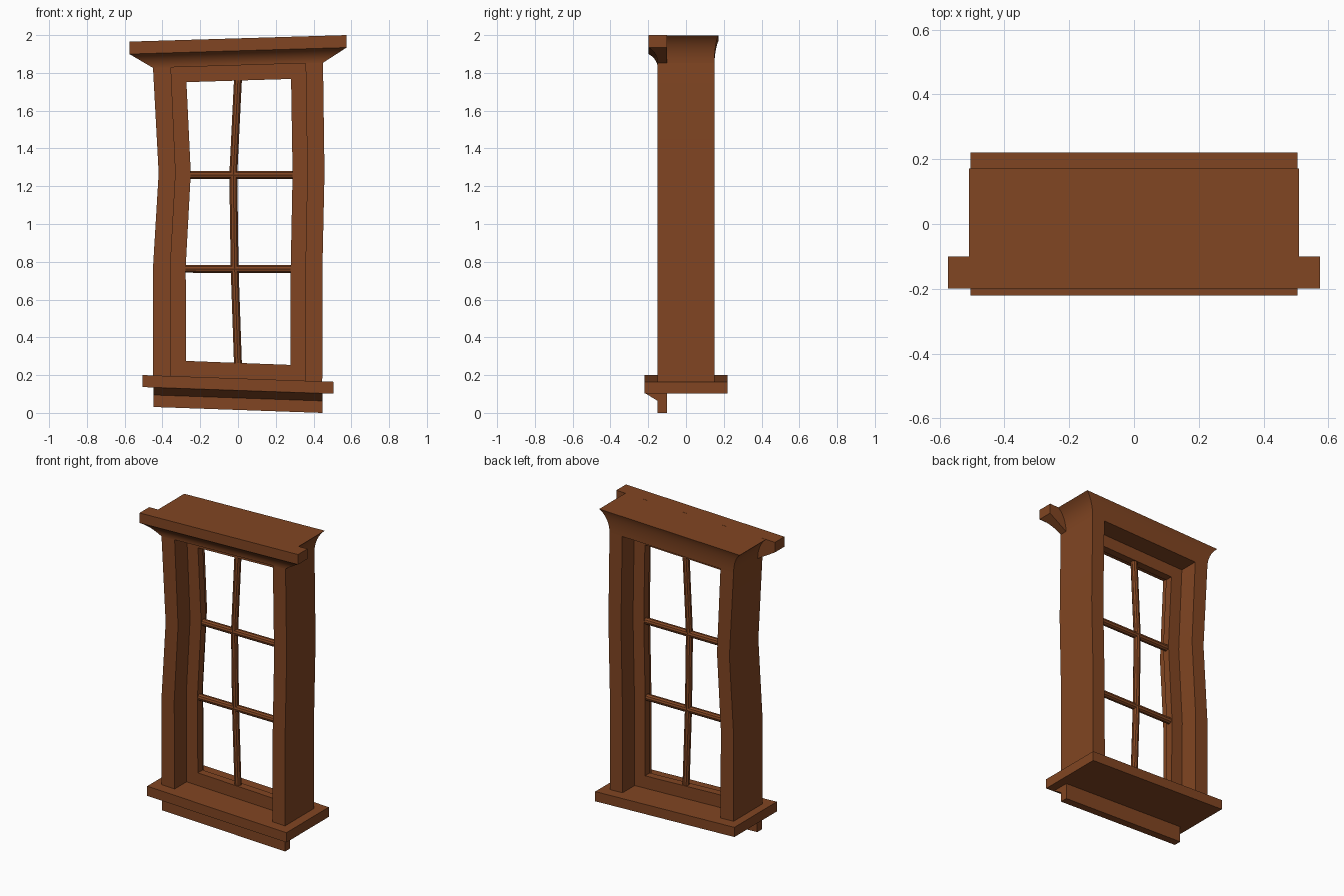
import bpy, bmesh, math

if "Cube" in bpy.data.objects:
    bpy.data.objects.remove(bpy.data.objects["Cube"])

wood = bpy.data.materials.new("brown wood")
wood.diffuse_color = (0.22, 0.06, 0.016, 1)
wood.use_nodes = True
wood.node_tree.nodes["Principled BSDF"].inputs["Base Color"].default_value = wood.diffuse_color


def finish(name, bm):
    bmesh.ops.recalc_face_normals(bm, faces=bm.faces)
    me = bpy.data.meshes.new(name)
    bm.to_mesh(me)
    bm.free()
    ob = bpy.data.objects.new(name, me)
    bpy.context.collection.objects.link(ob)
    me.materials.append(wood)
    bpy.ops.object.select_all(action='DESELECT')
    ob.select_set(True)
    bpy.context.view_layer.objects.active = ob
    bpy.ops.object.shade_smooth_by_angle(angle=math.radians(25))
    return ob


def loft(name, levels, slope):
    """Stack of rectangles (z, half width, front y, back y), tilted by slope along x."""
    bm = bmesh.new()
    rings = []
    for z, hx, yf, yb in levels:
        rings.append([bm.verts.new((x, y, z + slope * x))
                      for x, y in ((-hx, yf), (hx, yf), (hx, yb), (-hx, yb))])
    for a, b in zip(rings, rings[1:]):
        for i in range(4):
            j = (i + 1) % 4
            bm.faces.new((a[i], a[j], b[j], b[i]))
    bm.faces.new(rings[0])
    bm.faces.new(rings[-1])
    return finish(name, bm)


def ring(name, outer, inner, y0, y1):
    """Flat frame between two matching x-z outlines, given a thickness in y."""
    bm = bmesh.new()
    of, inf, ob, inb = [[bm.verts.new((x, y, z)) for x, z in pts]
                        for y in (y0, y1) for pts in (outer, inner)]
    n = len(outer)
    for a, b in ((of, inf), (ob, inb), (of, ob), (inf, inb)):
        for i in range(n):
            j = (i + 1) % n
            bm.faces.new((a[i], a[j], b[j], b[i]))
    return finish(name, bm)


def post(name, left, right, y0, y1):
    """Bent upright made of stacked quads between two x-z edge lines."""
    bm = bmesh.new()
    rows = [[bm.verts.new(c) for c in ((a[0], y0, a[1]), (b[0], y0, b[1]),
                                       (b[0], y1, b[1]), (a[0], y1, a[1]))]
            for a, b in zip(left, right)]
    for a, b in zip(rows, rows[1:]):
        for i in range(4):
            j = (i + 1) % 4
            bm.faces.new((a[i], a[j], b[j], b[i]))
    bm.faces.new(rows[0])
    bm.faces.new(rows[-1])
    return finish(name, bm)


def bar(name, pts, r=0.022):
    """Round glazing bar along an x-z path."""
    cu = bpy.data.curves.new(name, 'CURVE')
    cu.dimensions = '3D'
    cu.bevel_depth = r
    cu.bevel_resolution = 3
    cu.use_fill_caps = True
    sp = cu.splines.new('POLY')
    sp.points.add(len(pts) - 1)
    for p, (x, z) in zip(sp.points, pts):
        p.co = (x, 0, z, 1)
    tmp = bpy.data.objects.new(name + "_path", cu)
    me = bpy.data.meshes.new_from_object(tmp)
    bpy.data.objects.remove(tmp)
    bm = bmesh.new()
    bm.from_mesh(me)
    bpy.data.meshes.remove(me)
    bmesh.ops.remove_doubles(bm, verts=bm.verts, dist=1e-5)
    return finish(name, bm)


TOP, BOT = 0.03, -0.035          # tilt of the head and of the sill


def edge(xb, x1, x2, xt):
    """Crooked upright line from the sill to the head."""
    return [(xb, 0.18 + BOT * xb), (x1, 0.77), (x2, 1.27), (xt, 1.84 + TOP * xt)]


# sill and the apron below it
loft("sill", [(0.119, 0.505, -0.22, 0.22), (0.1825, 0.505, -0.22, 0.22)], BOT)
loft("apron", [(0.0156, 0.447, -0.15, -0.10), (0.079, 0.447, -0.15, -0.10),
               (0.119, 0.447, -0.215, -0.10)], BOT)

# crooked side jambs
left_in = edge(-0.355, -0.358, -0.33, -0.355)
right_in = edge(0.355, 0.357, 0.367, 0.358)
post("left_jamb", edge(-0.45, -0.45, -0.42, -0.45), left_in, -0.15, 0.15)
post("right_jamb", right_in, edge(0.446, 0.447, 0.458, 0.45), -0.15, 0.15)

# sash frame in the middle of the wall depth
pane_l = [(-0.274, 0.275), (-0.277, 0.77), (-0.25, 1.27), (-0.273, 1.751)]
pane_r = [(0.279, 0.254), (0.279, 0.77), (0.289, 1.27), (0.281, 1.768)]
ring("sash", left_in + right_in[::-1], pane_l + pane_r[::-1], -0.025, 0.025)

# glazing bars
bar("vertical_bar", [(0, 0.25), (-0.018, 0.77), (-0.025, 1.26), (0, 1.77)])
bar("upper_bar", [(-0.26, 1.26), (0.30, 1.26)])
bar("lower_bar", [(-0.285, 0.763), (0.29, 0.761)])

# head block and front cornice, both with a hollow cove
N = 8
head, cornice = [], []
for i in range(N + 1):
    a = math.radians(60) * i / N
    out = (1 - math.cos(a)) / 0.5
    up = math.sin(a) / math.sin(math.radians(60))
    head.append((1.84 + 0.1427 * up, 0.45 + 0.06 * out, -0.15, 0.15 + 0.021 * out))
    cornice.append((1.84 + 0.077 * up, 0.45 + 0.125 * up, -0.15 - 0.049 * out, -0.10))
cornice.append((1.9828, 0.575, -0.199, -0.10))
loft("head", head, TOP)
loft("cornice", cornice, TOP)
